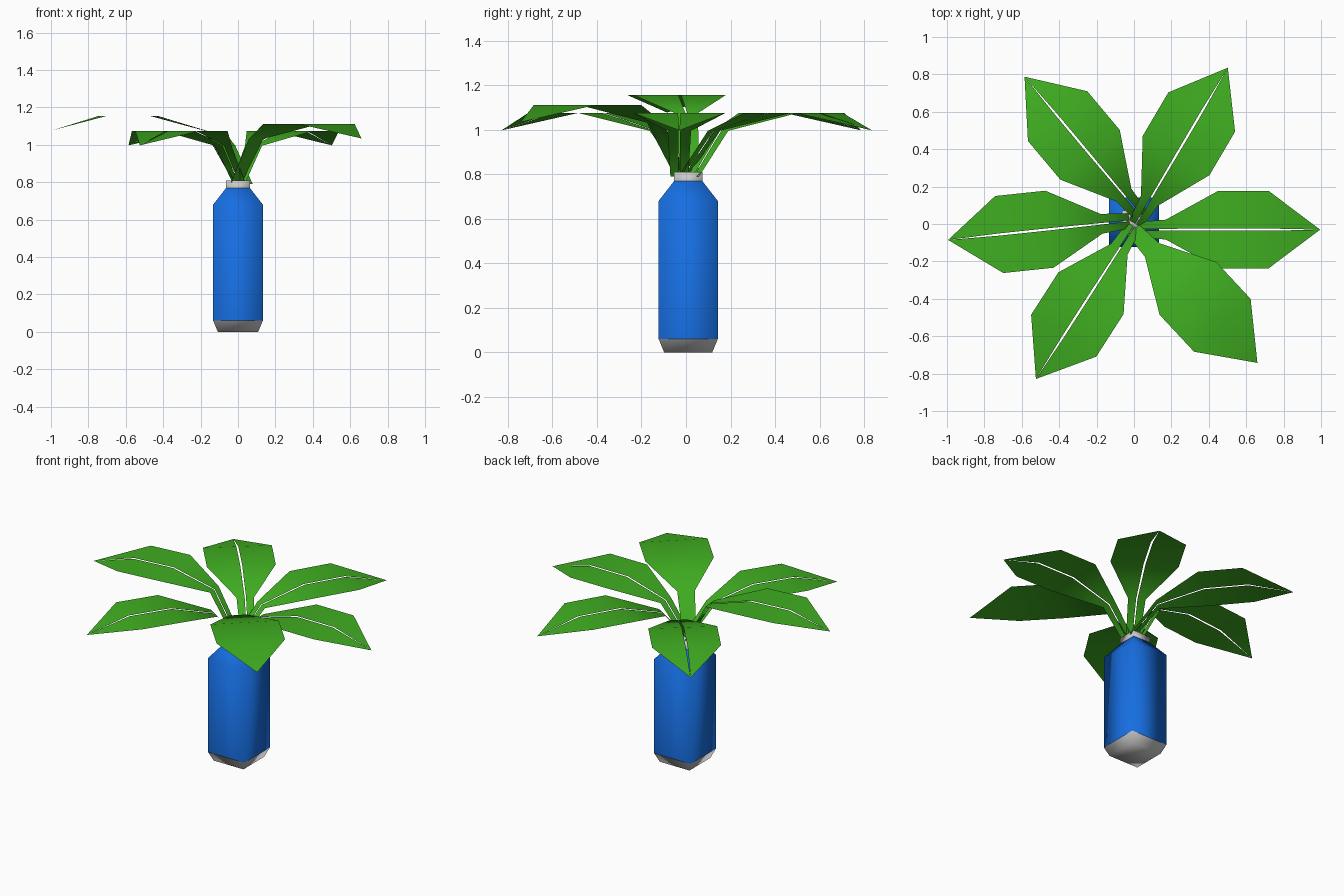
import bpy, bmesh, math
from mathutils import Vector

if "Cube" in bpy.data.objects:
    bpy.data.objects.remove(bpy.data.objects["Cube"])


def material(name, color):
    m = bpy.data.materials.new(name)
    m.diffuse_color = (*color, 1)
    m.use_nodes = True
    m.node_tree.nodes["Principled BSDF"].inputs["Base Color"].default_value = m.diffuse_color
    return m


BLUE = material("blue_glaze", (0.008, 0.155, 0.75))
GREEN = material("leaf_green", (0.05, 0.42, 0.015))


def finish(bm, name, mat=None):
    mesh = bpy.data.meshes.new(name)
    bm.to_mesh(mesh)
    bm.free()
    obj = bpy.data.objects.new(name, mesh)
    bpy.context.collection.objects.link(obj)
    if mat:
        mesh.materials.append(mat)
    for p in mesh.polygons:
        p.use_smooth = True
    return obj


def square_loft(name, rings, mat=None, bottom=False, top=False):
    """Stack of square rings given as (half width, z)."""
    bm = bmesh.new()
    loops = [[bm.verts.new((sx * h, sy * h + 0.01, z))
              for sx, sy in ((-1, -1), (1, -1), (1, 1), (-1, 1))] for h, z in rings]
    for a, b in zip(loops, loops[1:]):
        for i in range(4):
            j = (i + 1) % 4
            bm.faces.new((a[i], a[j], b[j], b[i]))
    if bottom:
        bm.faces.new(loops[0][::-1])
    if top:
        bm.faces.new(loops[-1])
    return finish(bm, name, mat)


# Vase: grey foot, blue body, grey neck
square_loft("vase_foot", [(0.108, 0), (0.133, 0.06)], bottom=True)
square_loft("vase_body", [(0.133, 0.06), (0.133, 0.68), (0.063, 0.77)], BLUE)
square_loft("vase_neck", [(0.063, 0.77), (0.063, 0.81)], top=True)


def leaf(name, x, y, angle, top_z, gap):
    """Flat-section bent leaf; (x, y) is the middle of its inner wide station."""
    a = math.radians(angle)
    along = Vector((math.cos(a), math.sin(a), 0))
    side = Vector((-along.y, along.x, 0))
    # distance along, half width, height, half of the slit
    rows = [(-0.44, 0.04, 0.79, gap * 0.5),
            (-0.28, 0.053, top_z - 0.08, gap * 0.7),
            (0, 0.207, top_z, gap),
            (0.27, 0.207, top_z, gap),
            (0.545, 0, top_z - 0.078, 0)]
    bm = bmesh.new()
    for s in (1, -1):
        pts = []
        for d, w, z, g in rows:
            c = Vector((x, y, z)) + along * d
            pts.append((bm.verts.new(c + side * s * g), bm.verts.new(c + side * s * w)))
        for (i0, o0), (i1, o1) in zip(pts, pts[1:]):
            bm.faces.new((i0, i1, o1, o0))
    bmesh.ops.remove_doubles(bm, verts=bm.verts, dist=0.0005)
    bm.normal_update()
    for f in bm.faces:
        if f.normal.z < 0:
            f.normal_flip()
    finish(bm, name, GREEN)


# Six leaves around the neck; the front right one has no slit
leaf("leaf_right", 0.45, -0.03, 0, 1.075, 0.006)
leaf("leaf_back_right", 0.225, 0.366, 59.5, 1.075, 0.006)
leaf("leaf_back_left", -0.235, 0.370, 130, 1.075, 0.006)
leaf("leaf_left", -0.452, -0.028, 186, 1.155, 0.006)
leaf("leaf_front_left", -0.230, -0.370, 237.3, 1.075, 0.006)
leaf("leaf_front_right", 0.288, -0.344, -47, 1.112, 0)
